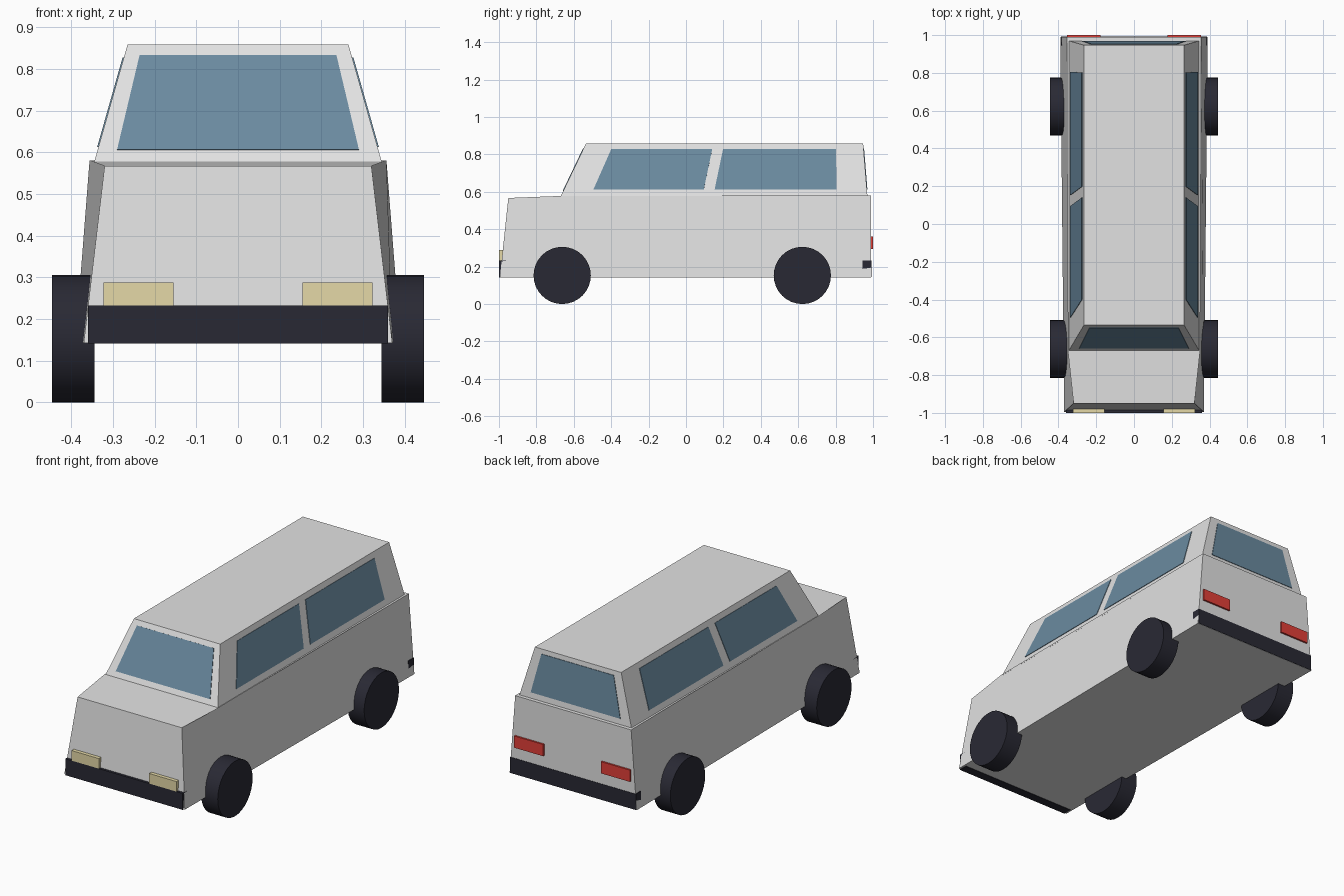
import bpy, bmesh, math
from mathutils import Vector

if "Cube" in bpy.data.objects:
    bpy.data.objects.remove(bpy.data.objects["Cube"])


def material(name, rgb):
    m = bpy.data.materials.new(name)
    m.diffuse_color = (*rgb, 1)
    m.use_nodes = True
    m.node_tree.nodes["Principled BSDF"].inputs["Base Color"].default_value = m.diffuse_color
    return m


PAINT = material("light_grey_paint", (0.76, 0.76, 0.76))
GLASS = material("blue_glass", (0.145, 0.255, 0.35))
DARK = material("dark_rubber", (0.022, 0.022, 0.034))
CREAM = material("cream_lamp", (0.78, 0.69, 0.39))
RED = material("red_lamp", (0.76, 0.05, 0.04))


def finish(name, bm, mat):
    bmesh.ops.recalc_face_normals(bm, faces=bm.faces[:])
    me = bpy.data.meshes.new(name)
    bm.to_mesh(me)
    bm.free()
    me.materials.append(mat)
    ob = bpy.data.objects.new(name, me)
    bpy.context.collection.objects.link(ob)
    return ob


def shell(name, profile, mat):
    """Closed solid from a side profile of (y, z, half width)."""
    bm = bmesh.new()
    left = [bm.verts.new((-w, y, z)) for y, z, w in profile]
    right = [bm.verts.new((w, y, z)) for y, z, w in profile]
    bm.faces.new(left)
    bm.faces.new(right[::-1])
    for i in range(len(profile)):
        j = (i + 1) % len(profile)
        bm.faces.new((left[i], right[i], right[j], left[j]))
    return finish(name, bm, mat)


def box(name, x, y, z, mat):
    bm = bmesh.new()
    bmesh.ops.create_cube(bm, size=1)
    for v in bm.verts:
        v.co = [r[0] if c < 0 else r[1] for c, r in zip(v.co, (x, y, z))]
    return finish(name, bm, mat)


def pane(name, points, outward):
    """Thin glass plate lying on a cabin wall."""
    p = [Vector(q) for q in points]
    n = (p[1] - p[0]).cross(p[2] - p[0]).normalized()
    if n.dot(Vector(outward)) < 0:
        n.negate()
    bm = bmesh.new()
    a = [bm.verts.new(q - n * 0.003) for q in p]
    b = [bm.verts.new(q + n * 0.003) for q in p]
    bm.faces.new(a)
    bm.faces.new(b)
    for i in range(4):
        j = (i + 1) % 4
        bm.faces.new((a[i], a[j], b[j], b[i]))
    return finish(name, bm, GLASS)


# Lower body and tapered cabin
shell("body", [(-0.995, 0.143, 0.37), (-0.95, 0.567, 0.32), (-0.67, 0.578, 0.35),
               (0.99, 0.58, 0.356), (0.99, 0.143, 0.39)], PAINT)
Z0, Z1 = 0.576, 0.858
shell("cabin", [(-0.67, Z0, 0.345), (-0.535, Z1, 0.265),
                (0.947, Z1, 0.265), (0.97, Z0, 0.345)], PAINT)


def on_wall(z, low, high):
    return low + (high - low) * (z - Z0) / (Z1 - Z0)


# Windscreen and rear window
for name, base, top, wb, wt, zb, zt, d in (
        ("windscreen", -0.67, -0.535, 0.29, 0.236, 0.605, 0.832, -1),
        ("rear_window", 0.97, 0.947, 0.275, 0.222, 0.612, 0.832, 1)):
    yb, yt = on_wall(zb, base, top), on_wall(zt, base, top)
    pane(name, [(-wb, yb, zb), (wb, yb, zb), (wt, yt, zt), (-wt, yt, zt)], (0, d, 0))

# Side windows
zb, zt = 0.612, 0.827
for s, side in ((-1, "left"), (1, "right")):
    xb, xt = s * on_wall(zb, 0.345, 0.265), s * on_wall(zt, 0.345, 0.265)
    for name, y0, y1, y2, y3 in (("front", -0.495, 0.095, 0.14, -0.4),
                                 ("back", 0.153, 0.805, 0.802, 0.198)):
        pane(f"{side}_{name}_side_window",
             [(xb, y0, zb), (xb, y1, zb), (xt, y2, zt), (xt, y3, zt)], (s, 0, 0))

# Bumpers
box("front_bumper", (-0.36, 0.36), (-1.0, -0.95), (0.141, 0.232), DARK)
box("rear_bumper", (-0.386, 0.386), (0.945, 0.992), (0.144, 0.232), DARK)

for s, side in ((-1, "left"), (1, "right")):
    # Lamps
    box(f"{side}_headlight", sorted((s * 0.155, s * 0.322)), (-1.0, -0.96), (0.232, 0.288), CREAM)
    box(f"{side}_tail_light", sorted((s * 0.177, s * 0.356)), (0.97, 1.0), (0.295, 0.36), RED)
    # Wheels
    for end, y in (("front", -0.662), ("rear", 0.622)):
        bpy.ops.mesh.primitive_cylinder_add(vertices=32, radius=0.153, depth=0.102,
                                            location=(s * 0.395, y, 0.153),
                                            rotation=(0, math.pi / 2, 0))
        wheel = bpy.context.object
        wheel.name = f"{side}_{end}_wheel"
        wheel.data.materials.append(DARK)
        bpy.ops.object.shade_smooth_by_angle()
